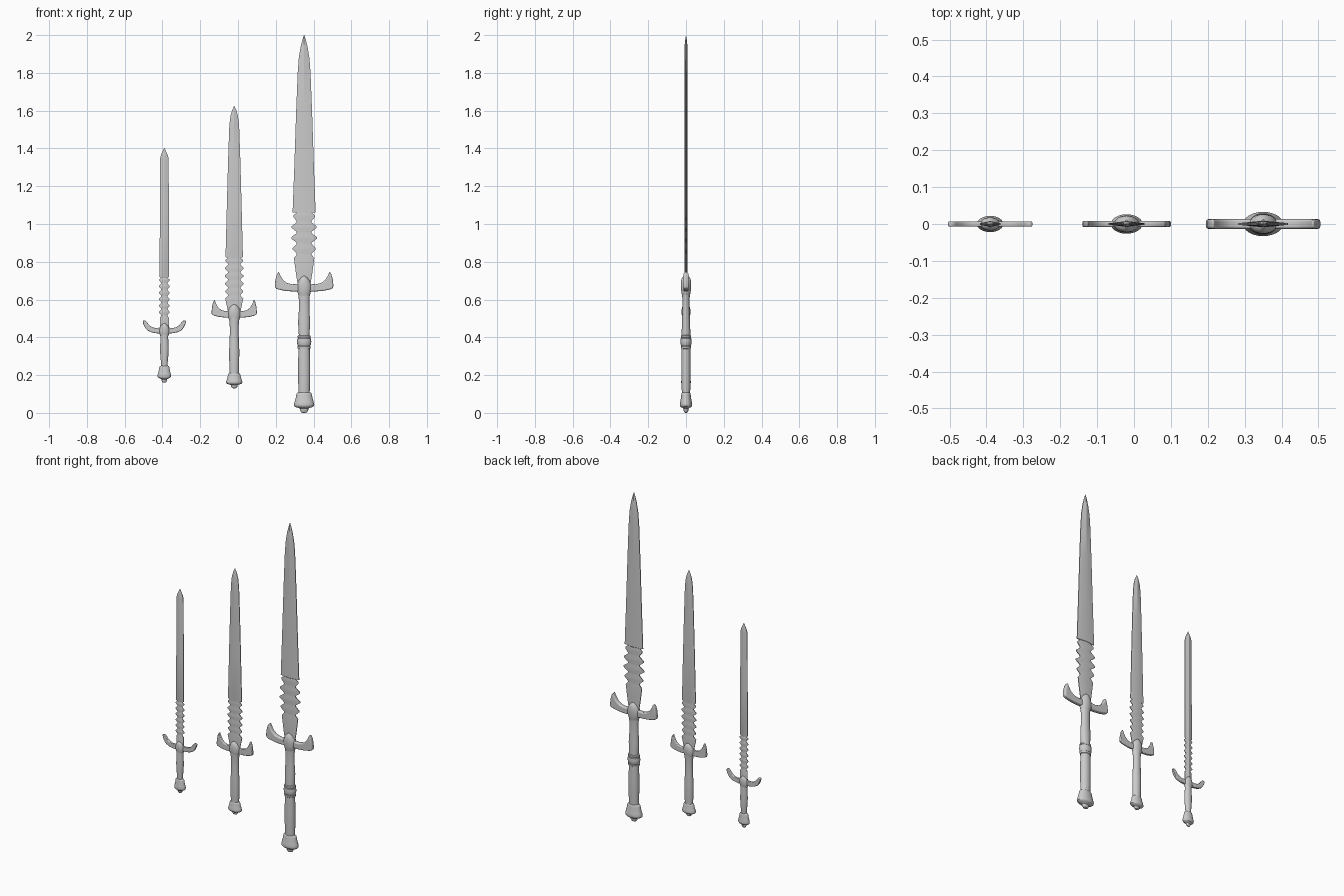
import bpy, bmesh, math

if "Cube" in bpy.data.objects:
    bpy.data.objects.remove(bpy.data.objects["Cube"])


def finish(bm, name, angle=35):
    bmesh.ops.recalc_face_normals(bm, faces=bm.faces)
    me = bpy.data.meshes.new(name)
    bm.to_mesh(me)
    bm.free()
    ob = bpy.data.objects.new(name, me)
    bpy.context.collection.objects.link(ob)
    bpy.ops.object.select_all(action='DESELECT')
    bpy.context.view_layer.objects.active = ob
    ob.select_set(True)
    bpy.ops.object.shade_smooth_by_angle(angle=math.radians(angle))
    return ob


def skin(name, rings, angle=35):
    """Join equal-length point rings into a capped solid."""
    bm = bmesh.new()
    loops = [[bm.verts.new(p) for p in r] for r in rings]
    n = len(loops[0])
    for a, b in zip(loops, loops[1:]):
        for i in range(n):
            j = (i + 1) % n
            bm.faces.new((a[i], a[j], b[j], b[i]))
    bm.faces.new(loops[0])
    bm.faces.new(loops[-1])
    return finish(bm, name, angle)


def oval(name, cx, profile, n=24):
    """Stack of ellipses: (z, half width, half depth)."""
    return skin(name, [[(cx + w * math.cos(2 * math.pi * i / n),
                         d * math.sin(2 * math.pi * i / n), z)
                        for i in range(n)] for z, w, d in profile])


def blade(name, cx, base, teeth, upper, t):
    """Flat ridged blade; teeth = (z0, z1, count, valley, tips)."""
    z0, z1, count, valley, tips = teeth
    pts = list(base)
    step = (z1 - z0) / count
    for k in range(count):
        z = z0 + k * step
        tip = tips[k]
        pts += [(z + 0.1 * step, valley), (z + 0.25 * step, valley),
                (z + 0.6 * step, tip), (z + 0.75 * step, tip)]
    pts += [(z1, valley)] + list(upper)
    rings = []
    for i, (z, w) in enumerate(pts):
        k = min(1, w / 0.02)
        h, e = t * k, 0.25 * t * k
        rings.append([(cx + w, -e, z), (cx + w, e, z), (cx, h, z),
                      (cx - w, e, z), (cx - w, -e, z), (cx, -h, z)])
    return skin(name, rings, 20)


def guard(name, cx, zb, zt, span, depth, half):
    """Up-curved crossguard: mirrored outline, extruded and rounded."""
    full = half + [(-x, z) for x, z in reversed(half)]
    bm = bmesh.new()
    vs = [bm.verts.new((cx + x * span, -depth, zb + z * (zt - zb))) for x, z in full]
    f = bm.faces.new(vs)
    ext = bmesh.ops.extrude_face_region(bm, geom=[f])
    bmesh.ops.translate(bm, vec=(0, 2 * depth, 0),
                        verts=[v for v in ext['geom'] if isinstance(v, bmesh.types.BMVert)])
    ob = finish(bm, name, 40)
    m = ob.modifiers.new('rounded', 'BEVEL')
    m.width, m.segments, m.limit_method = depth * 0.5, 3, 'ANGLE'
    m.angle_limit = math.radians(60)
    return ob


def boss(name, cx, z0, z1, w, d):
    """Swollen centre of the guard with a pointed top."""
    h = z1 - z0
    return oval(name, cx, [(z0 + a * h, w * b, d * c) for a, b, c in (
        (0, .75, .75), (.12, .88, .85), (.3, 1, .97), (.55, 1, 1), (.75, .8, .97),
        (.9, .5, .8), (1, .15, .45))])


def pommel(name, cx, z0, z1, w):
    """Flared cap with a collar on top and a small knob below."""
    h = z1 - z0
    return oval(name, cx, [(z0 + a * h, w * b, w * .61 * b) for a, b in (
        (0, .12), (.03, .28), (.12, .4), (.2, .42), (.25, .6), (.28, .85), (.34, .98),
        (.42, 1), (.55, .92), (.72, .82), (.88, .76), (.94, .72), (.97, .66), (1, .5))])


HORN = [(.18, .38), (.4, .36), (.58, .42), (.72, .58), (.82, .82), (.87, 1), (.93, .86),
        (.98, .6), (1, .3), (.99, .17), (.88, .1), (.65, .03), (.4, 0), (.18, 0)]
FLARE = [(.18, .45), (.4, .42), (.55, .48), (.68, .62), (.8, .86), (.86, .97), (.93, 1),
         (1, .95), (.97, .72), (.88, .42), (.78, .24), (.6, .1), (.4, .03), (.18, 0)]

# short sword
x = -.39
blade('short_blade', x, [(.43, .024), (.505, .024)],
      (.51, .715, 6, .017, [.028] * 6),
      [(.72, .025), (1.0, .024), (1.345, .023), (1.365, .018), (1.385, .009), (1.402, .001)], .008)
guard('short_guard', x, .42, .49, .115, .007, FLARE)
boss('short_guard_boss', x, .405, .475, .027, .018)
oval('short_grip', x, [(.23, .016, .013), (.26, .017, .014), (.3, .021, .016), (.34, .023, .017),
                       (.38, .021, .016), (.42, .02, .015)])
pommel('short_pommel', x, .16, .25, .036)

# middle sword
x = -.02
blade('middle_blade', x, [(.53, .032), (.57, .04), (.605, .048)],
      (.615, .82, 5, .033, [.046, .048, .049, .049, .047]),
      [(.825, .046), (1.1, .039), (1.35, .032), (1.52, .026), (1.57, .02), (1.6, .012), (1.625, .001)], .008)
guard('middle_guard', x, .505, .6, .12, .008, HORN)
boss('middle_guard_boss', x, .49, .575, .034, .023)
oval('middle_grip', x, [(.195, .024, .018), (.25, .026, .02), (.33, .027, .021), (.37, .025, .019),
                        (.43, .023, .018), (.47, .024, .018), (.51, .029, .021)])
pommel('middle_pommel', x, .13, .212, .043)

# long sword
x = .35
blade('long_blade', x, [(.66, .03), (.73, .042), (.82, .054)],
      (.83, 1.06, 4, .04, [.061, .068, .066, .057]),
      [(1.062, .061), (1.3, .052), (1.6, .042), (1.8, .034), (1.88, .028), (1.94, .018),
       (1.975, .009), (2.0, .001)], .009)
guard('long_guard', x, .643, .748, .155, .013, HORN)
boss('long_guard_boss', x, .62, .725, .038, .027)
oval('long_grip', x, [(.09, .029, .021), (.15, .031, .024), (.25, .032, .025), (.34, .03, .024),
                      (.41, .028, .023), (.48, .032, .022), (.54, .028, .019), (.6, .028, .019),
                      (.65, .033, .022)])
oval('long_grip_ring', x, [(.338, .028, .022), (.342, .034, .026), (.352, .035, .027), (.355, .032, .025),
                           (.362, .036, .028), (.378, .038, .029), (.393, .036, .028), (.396, .032, .025),
                           (.4, .035, .027), (.408, .034, .026), (.412, .027, .021)])
pommel('long_pommel', x, 0, .11, .054)
